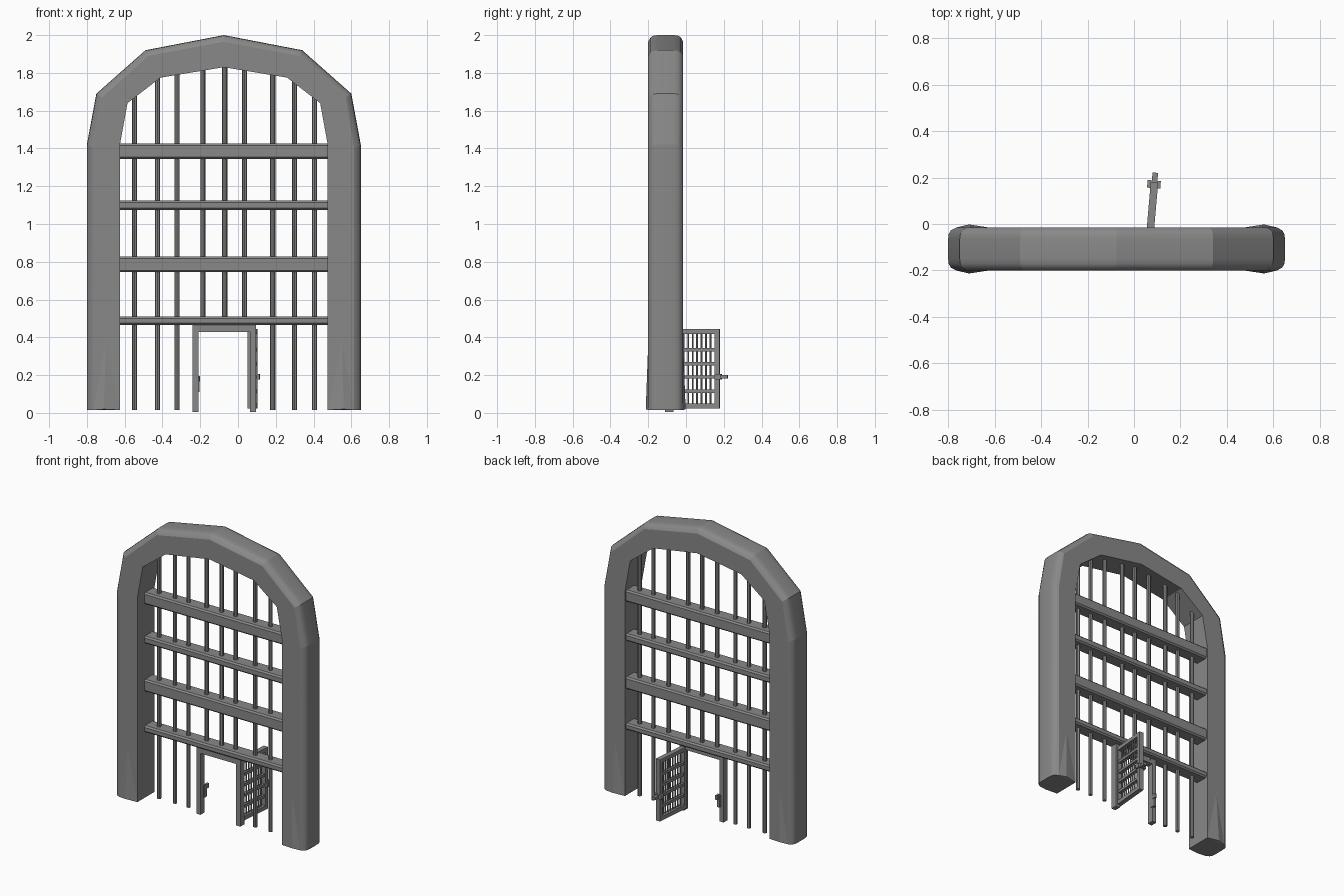
import bpy, bmesh, math
from mathutils import Matrix, Vector

if "Cube" in bpy.data.objects:
    bpy.data.objects.remove(bpy.data.objects["Cube"])

CX = -0.075          # symmetry axis of the gate
iron = bpy.data.materials.new("grey_iron")
iron.diffuse_color = (0.25, 0.25, 0.25, 1)
iron.use_nodes = True
iron.node_tree.nodes["Principled BSDF"].inputs["Base Color"].default_value = iron.diffuse_color


def finish(name, bm):
    bmesh.ops.recalc_face_normals(bm, faces=bm.faces)
    me = bpy.data.meshes.new(name)
    bm.to_mesh(me)
    bm.free()
    me.materials.append(iron)
    ob = bpy.data.objects.new(name, me)
    bpy.context.collection.objects.link(ob)
    return ob


def box(bm, x0, x1, y0, y1, z0, z1, mat=Matrix()):
    m = Matrix.Translation(((x0 + x1) / 2, (y0 + y1) / 2, (z0 + z1) / 2)) @ \
        Matrix.Diagonal((x1 - x0, y1 - y0, z1 - z0, 1))
    return bmesh.ops.create_cube(bm, size=1, matrix=mat @ m)["verts"]


def rod(bm, x, y, z0, z1, r, sides, mat=Matrix()):
    bmesh.ops.create_cone(bm, cap_ends=True, segments=sides, radius1=r, radius2=r,
                          depth=z1 - z0,
                          matrix=mat @ Matrix.Translation((x, y, (z0 + z1) / 2)))


# Arch: half outlines (distance from axis, height), mirrored and lofted
OUTER = [(.725, .015), (.725, 1.42), (.675, 1.69), (.415, 1.92), (0, 2.0)]
MID = [(.69, .015), (.69, 1.40), (.645, 1.67), (.40, 1.89), (0, 1.965)]
INNER = [(.55, .015), (.55, 1.42), (.51, 1.64), (.335, 1.775), (0, 1.83)]
full = lambda h: [(CX - x, z) for x, z in h] + [(CX + x, z) for x, z in h[-2::-1]]
outer, mid, inner = full(OUTER), full(MID), full(INNER)
# each profile point: (0 = outer, 1 = mid outline), y; None = inner outline
prof = [(None, -.2), (1, -.2), (.35, -.188), (.08, -.172), (0, -.15),
        (0, -.065), (.08, -.043), (.35, -.027), (1, -.015), (None, -.015)]
bm = bmesh.new()
rings = []
for o, m, i in zip(outer, mid, inner):
    ring = []
    for t, y in prof:
        p = i if t is None else (o[0] + (m[0] - o[0]) * t, o[1] + (m[1] - o[1]) * t)
        ring.append(bm.verts.new((p[0], y, p[1])))
    rings.append(ring)
n = len(prof)
for a, b in zip(rings, rings[1:]):
    for k in range(n):
        f = bm.faces.new((a[k], a[(k + 1) % n], b[(k + 1) % n], b[k]))
        f.smooth = 1 <= k <= 7
for ring in rings:                      # hard joints between arch blocks
    for k in range(n):
        bm.edges.get((ring[k], ring[(k + 1) % n])).smooth = False
for a, b in zip(rings, rings[1:]):      # hard front and back rims
    for k in (0, 1, 8, 9):
        bm.edges.get((a[k], b[k])).smooth = False
bm.faces.new(rings[0])
bm.faces.new(rings[-1])
finish("arch", bm)

# Slight wedge-shaped flare at the foot of each post, front and back
bm = bmesh.new()
for s in (-1, 1):
    for face, tip in ((-.2, -.213), (-.015, -.002)):
        pts = [(.69, face, .015), (.635, tip, .02), (.55, face, .015), (.625, face, .37)]
        v = [bm.verts.new((CX + s * x, y, z)) for x, y, z in pts]
        for tri in ((0, 1, 3), (1, 2, 3), (0, 2, 1), (0, 3, 2)):
            bm.faces.new([v[j] for j in tri])
finish("post_foot_flares", bm)

# Horizontal beams
for k, (z0, z1) in enumerate([(.465, .51), (.745, .828), (1.075, 1.125), (1.345, 1.425)]):
    bm = bmesh.new()
    box(bm, -.63, .48, -.125, -.025, z0, z1)
    long_edges = [e for e in bm.edges if abs(e.verts[0].co.x - e.verts[1].co.x) > .5]
    bmesh.ops.bevel(bm, geom=long_edges, offset=.01, segments=1, affect='EDGES')
    finish(f"cross_beam_{k + 1}", bm)


# Vertical bars, reaching into the arch
def arch_height(x):
    for (x0, z0), (x1, z1) in zip(inner, inner[1:]):
        if x1 > x0 and x0 <= x <= x1:
            return z0 + (z1 - z0) * (x - x0) / (x1 - x0)


bm = bmesh.new()
for x in (-.547, -.426, -.323, -.186, -.07, .035, .184, .30, .405):
    over_door = -.23 < x < .09
    rod(bm, x, -.075, .45 if over_door else .015, arch_height(x) + .04, .0135, 8)
finish("vertical_bars", bm)

# Small door frame
bm = bmesh.new()
box(bm, -.24, -.208, -.11, -.065, .005, .46)
box(bm, .063, .095, -.11, -.065, .005, .46)
box(bm, -.24, .095, -.11, -.065, .427, .465)
finish("door_frame", bm)

# Latch catch on the left door post
bm = bmesh.new()
box(bm, -.222, -.203, -.075, -.045, .11, .19)
box(bm, -.215, -.200, -.06, -.03, .165, .195)
finish("latch_catch", bm)

# Open door, built along local +x and swung on its hinge
W = .265
swing = Matrix.Translation((.065, -.085, 0)) @ Matrix.Rotation(math.radians(85), 4, 'Z')
bm = bmesh.new()
T = .016
for x in (0, W - .026):
    box(bm, x, x + .026, -T, T, .022, .445, swing)
for z0, z1 in ((.022, .05), (.418, .445)):
    box(bm, 0, W, -T, T, z0, z1, swing)
for z in (.115, .19, .26, .335):
    box(bm, .02, W - .02, -.012, .012, z - .009, z + .009, swing)
finish("small_door", bm)
bm = bmesh.new()
for k in range(8):
    rod(bm, .026 + (W - .052) * (k + 1) / 9, 0, .03, .435, .005, 6, swing)
finish("small_door_bars", bm)

# Door latch
bm = bmesh.new()
box(bm, W - .025, W + .008, -.027, .03, .178, .205, swing)
box(bm, W, W + .042, -.012, .012, .183, .2, swing)
finish("door_latch", bm)
